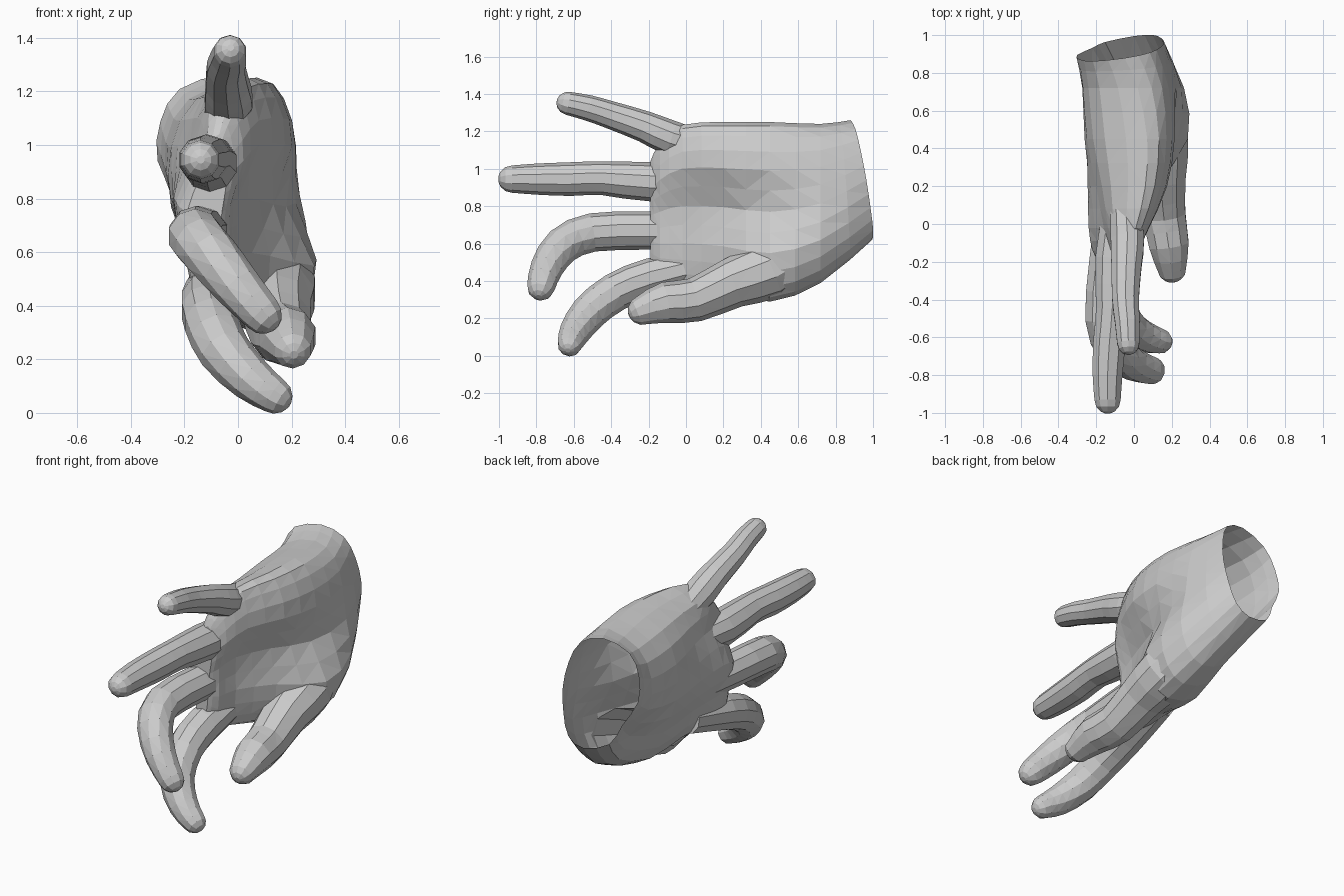
import bpy, bmesh, math
from mathutils import Vector

if "Cube" in bpy.data.objects:
    bpy.data.objects.remove(bpy.data.objects["Cube"])


def refine(items, closed=False):
    """Insert one spline midpoint between neighbouring vectors."""
    n, out = len(items), []
    for i in range(n):
        out.append(items[i])
        if i < n - 1 or closed:
            b, c = items[i], items[(i + 1) % n]
            a = items[i - 1] if closed or i else b
            d = items[(i + 2) % n] if closed or i < n - 2 else c
            out.append((b + c) * 0.5625 - (a + d) * 0.0625)
    return out


def loft(name, rings):
    """Closed skin through a list of equal-length point rings."""
    bm = bmesh.new()
    loops = [[bm.verts.new(p) for p in ring] for ring in rings]
    n = len(loops[0])
    for a, b in zip(loops, loops[1:]):
        for i in range(n):
            j = (i + 1) % n
            bm.faces.new((a[i], a[j], b[j], b[i]))
    caps = [bm.faces.new(loops[0]), bm.faces.new(loops[-1][::-1])]
    bmesh.ops.recalc_face_normals(bm, faces=bm.faces)
    bmesh.ops.triangulate(bm, faces=[f for f in bm.faces if f not in caps])
    me = bpy.data.meshes.new(name)
    bm.to_mesh(me)
    bm.free()
    ob = bpy.data.objects.new(name, me)
    bpy.context.collection.objects.link(ob)
    return ob


def digit(name, path, sides=10):
    """Tapered tube along (x, y, z, radius) points with a rounded tip."""
    pts = [(Vector(p[:3]), p[3]) for p in refine([Vector(p) for p in path])]
    end, r = pts[-1]
    d = (end - pts[-2][0]).normalized()
    pts += [(end + d * r * 0.5, r * 0.87), (end + d * r * 0.85, r * 0.55), (end + d * r, r * 0.2)]
    rings = []
    for i, (c, r) in enumerate(pts):
        t = (pts[min(i + 1, len(pts) - 1)][0] - pts[max(i - 1, 0)][0]).normalized()
        u = Vector((1, 0, 0))
        u = (u - t * u.dot(t)).normalized()
        v = t.cross(u)
        rings.append([c + r * (u * math.cos(a) + v * math.sin(a))
                      for a in (2 * math.pi * (k + 0.5) / sides for k in range(sides))])
    return loft(name, rings)


# Palm sections: y, bottom z, top z, bottom x, top x, three palm-side x, three back-side x
sections = [
    (0.93, 0.62, 1.26, 0.00, -0.05, 0.14, 0.16, 0.14, -0.22, -0.30, -0.29),
    (0.72, 0.39, 1.24, 0.11, 0.02, 0.265, 0.23, 0.205, -0.12, -0.25, -0.27),
    (0.45, 0.29, 1.25, 0.13, 0.07, 0.285, 0.18, 0.215, -0.16, -0.25, -0.25),
    (0.20, 0.34, 1.25, 0.04, 0.06, 0.12, 0.08, 0.175, -0.18, -0.245, -0.20),
    (-0.02, 0.37, 1.235, -0.06, 0.01, 0.00, 0.00, 0.08, -0.20, -0.24, -0.16),
    (-0.14, 0.40, 1.14, -0.10, -0.04, -0.03, -0.03, 0.02, -0.19, -0.22, -0.14),
    (-0.19, 0.46, 1.04, -0.11, -0.07, -0.07, -0.06, -0.04, -0.16, -0.19, -0.14),
]
rings = []
for k, (y, z0, z1, xb, xt, f1, f2, f3, b1, b2, b3) in enumerate(sections):
    def side(a, b, c):
        return [(xb + 0.7 * (a - xb), 0.08), (a, 0.27), (b, 0.5), (c, 0.73),
                (xt + 0.7 * (c - xt), 0.92)]
    prof = [(xb, 0)] + side(f1, f2, f3) + [(xt, 1)] + side(b1, b2, b3)[::-1]
    ring = []
    for x, s in prof:
        z = z0 + s * (z1 - z0)
        slant = -0.17 * (z - 0.94) + 0.15 * (x + 0.07) if k == 0 else 0
        ring.append(Vector((x, y + slant, z)))
    rings.append(refine(ring, closed=True))
columns = [refine(list(col)) for col in zip(*rings)]
hand = loft("hand", list(zip(*columns)))

# Fingers and thumb
digits = {
    "little_finger": [(-0.05, 0.12, 1.11, 0.08), (-0.035, -0.08, 1.165, 0.093),
                      (-0.04, -0.22, 1.225, 0.084), (-0.045, -0.40, 1.287, 0.074),
                      (-0.035, -0.52, 1.325, 0.069), (-0.03, -0.63, 1.35, 0.062)],
    "ring_finger": [(-0.08, 0.12, 0.94, 0.08), (-0.105, -0.18, 0.93, 0.105),
                    (-0.115, -0.45, 0.95, 0.09), (-0.13, -0.62, 0.945, 0.09),
                    (-0.14, -0.80, 0.945, 0.083), (-0.14, -0.93, 0.945, 0.073)],
    "middle_finger": [(-0.11, 0.12, 0.67, 0.09), (-0.14, -0.20, 0.67, 0.102),
                      (-0.16, -0.50, 0.66, 0.103), (-0.10, -0.66, 0.59, 0.10),
                      (0.00, -0.745, 0.47, 0.088), (0.09, -0.775, 0.37, 0.075)],
    "index_finger": [(-0.09, 0.12, 0.49, 0.09), (-0.11, -0.18, 0.42, 0.105),
                     (-0.10, -0.38, 0.34, 0.103), (-0.05, -0.52, 0.23, 0.098),
                     (0.05, -0.595, 0.125, 0.084), (0.135, -0.62, 0.065, 0.068)],
    "thumb": [(0.11, 0.62, 0.55, 0.12), (0.14, 0.45, 0.46, 0.155),
              (0.145, 0.25, 0.39, 0.135), (0.16, 0.05, 0.30, 0.118),
              (0.185, -0.11, 0.285, 0.11), (0.20, -0.23, 0.245, 0.08)],
}
# Fuse the digits into the palm
for name, path in digits.items():
    part = digit(name, path)
    mod = hand.modifiers.new(name, 'BOOLEAN')
    mod.operation = 'UNION'
    mod.solver = 'EXACT'
    mod.object = part
    bpy.context.view_layer.objects.active = hand
    bpy.ops.object.modifier_apply(modifier=mod.name)
    bpy.data.objects.remove(part)

# Open the wrist so the hand is hollow
bm = bmesh.new()
bm.from_mesh(hand.data)
cap = [f for f in bm.faces if f.normal.y > 0.9 and f.calc_center_median().y > 0.87]
bmesh.ops.delete(bm, geom=cap, context='FACES')
bm.to_mesh(hand.data)
bm.free()
